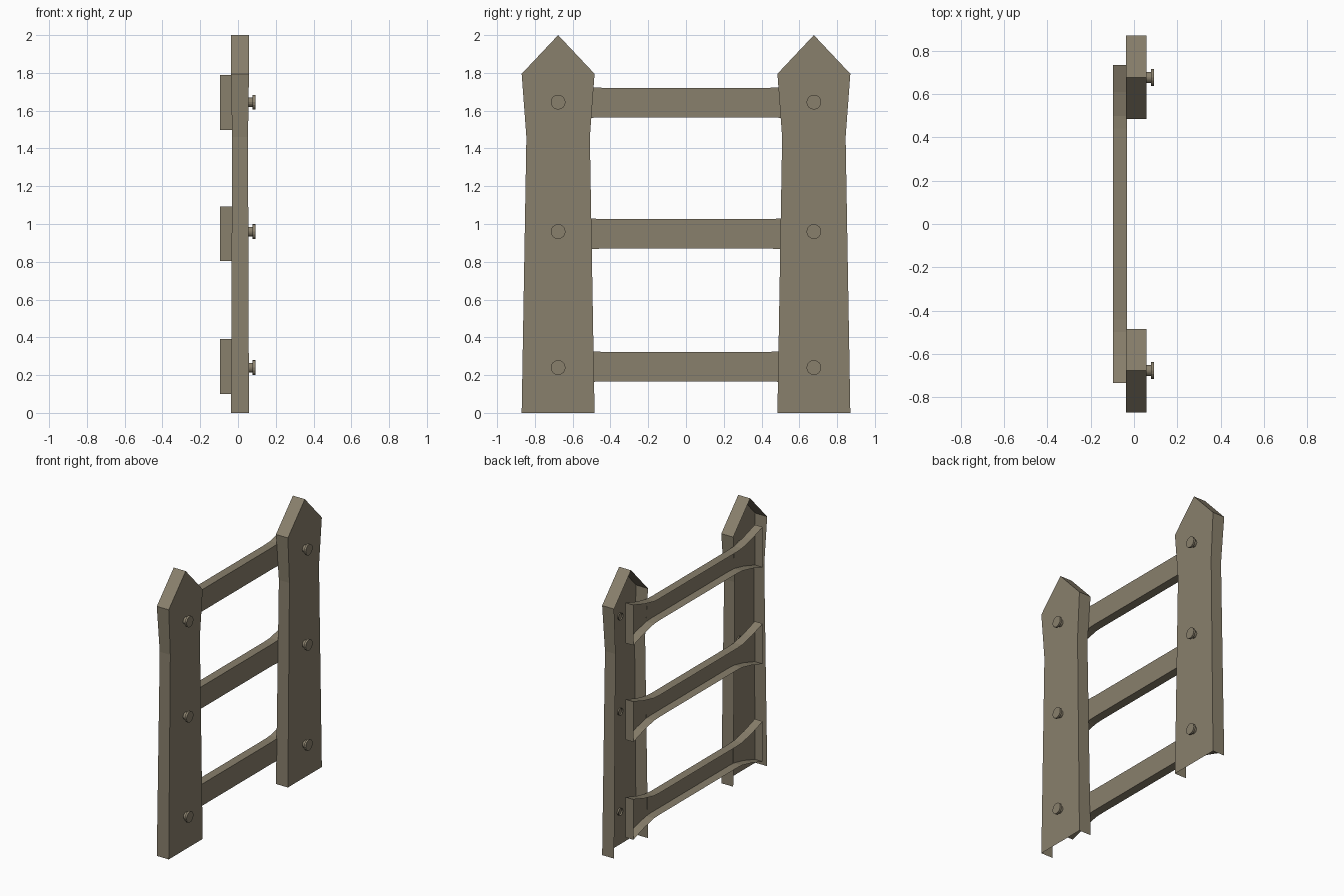
import bpy, bmesh, math

if "Cube" in bpy.data.objects:
    bpy.data.objects.remove(bpy.data.objects["Cube"])

wood = bpy.data.materials.new("weathered_wood")
wood.diffuse_color = (0.25, 0.215, 0.15, 1)
wood.use_nodes = True
wood.node_tree.nodes["Principled BSDF"].inputs["Base Color"].default_value = wood.diffuse_color


def make_object(name, bm):
    mesh = bpy.data.meshes.new(name)
    bm.to_mesh(mesh)
    bm.free()
    mesh.materials.append(wood)
    obj = bpy.data.objects.new(name, mesh)
    bpy.context.collection.objects.link(obj)


def open_shell(name, outline, skip=()):
    """Front face plus side walls, open at the back.
    outline: counter-clockwise (y, z, x_front, x_back) seen from +x."""
    bm = bmesh.new()
    front = [bm.verts.new((xf, y, z)) for y, z, xf, xb in outline]
    back = [bm.verts.new((xb, y, z)) for y, z, xf, xb in outline]
    bm.faces.new(front)
    n = len(outline)
    for i in range(n):
        if i not in skip:
            j = (i + 1) % n
            bm.faces.new((front[i], back[i], back[j], front[j]))
    make_object(name, bm)


def bolt(name, y, z, sides=16):
    """Stepped round profile, open at the inner end."""
    bm = bmesh.new()
    rings = []
    for x, r in ((0.045, 0.025), (0.078, 0.025), (0.078, 0.039), (0.092, 0.039)):
        rings.append([bm.verts.new((x, y + r * math.cos(2 * math.pi * k / sides),
                                    z + r * math.sin(2 * math.pi * k / sides)))
                      for k in range(sides)])
    for a, b in zip(rings, rings[1:]):
        for k in range(sides):
            m = (k + 1) % sides
            bm.faces.new((a[k], a[m], b[m], b[k]))
    bm.faces.new(rings[-1])
    make_object(name, bm)


POST_Y = 0.677

# Pointed posts, waisted below the head, open at the back and bottom
right_half = [(0.193, 0.0, 0.058, -0.037), (0.168, 1.46, 0.053, -0.031),
              (0.193, 1.795, 0.058, -0.037)]
for side, label in ((-1, "left"), (1, "right")):
    c = side * POST_Y
    outline = [(c + w, z, f, b) for w, z, f, b in right_half]
    outline.append((c, 2.0, 0.058, -0.037))
    outline += [(c - w, z, f, b) for w, z, f, b in reversed(right_half)]
    open_shell(label + "_post", outline, skip=(len(outline) - 1,))
    for i, z in enumerate((0.24, 0.96, 1.645)):
        bolt(f"{label}_bolt_{i + 1}", c, z)

# Rails with flared ends, open at the back
flare = [(0.735, 0.145), (0.61, 0.105), (0.50, 0.081), (0.44, 0.078)]
half = flare + [(-y, h) for y, h in reversed(flare)]
for i, zc in enumerate((0.245, 0.948, 1.643)):
    outline = [(y, zc + h, -0.033, -0.096) for y, h in half]
    outline += [(y, zc - h, -0.033, -0.096) for y, h in reversed(half)]
    open_shell(f"rail_{i + 1}", outline)
